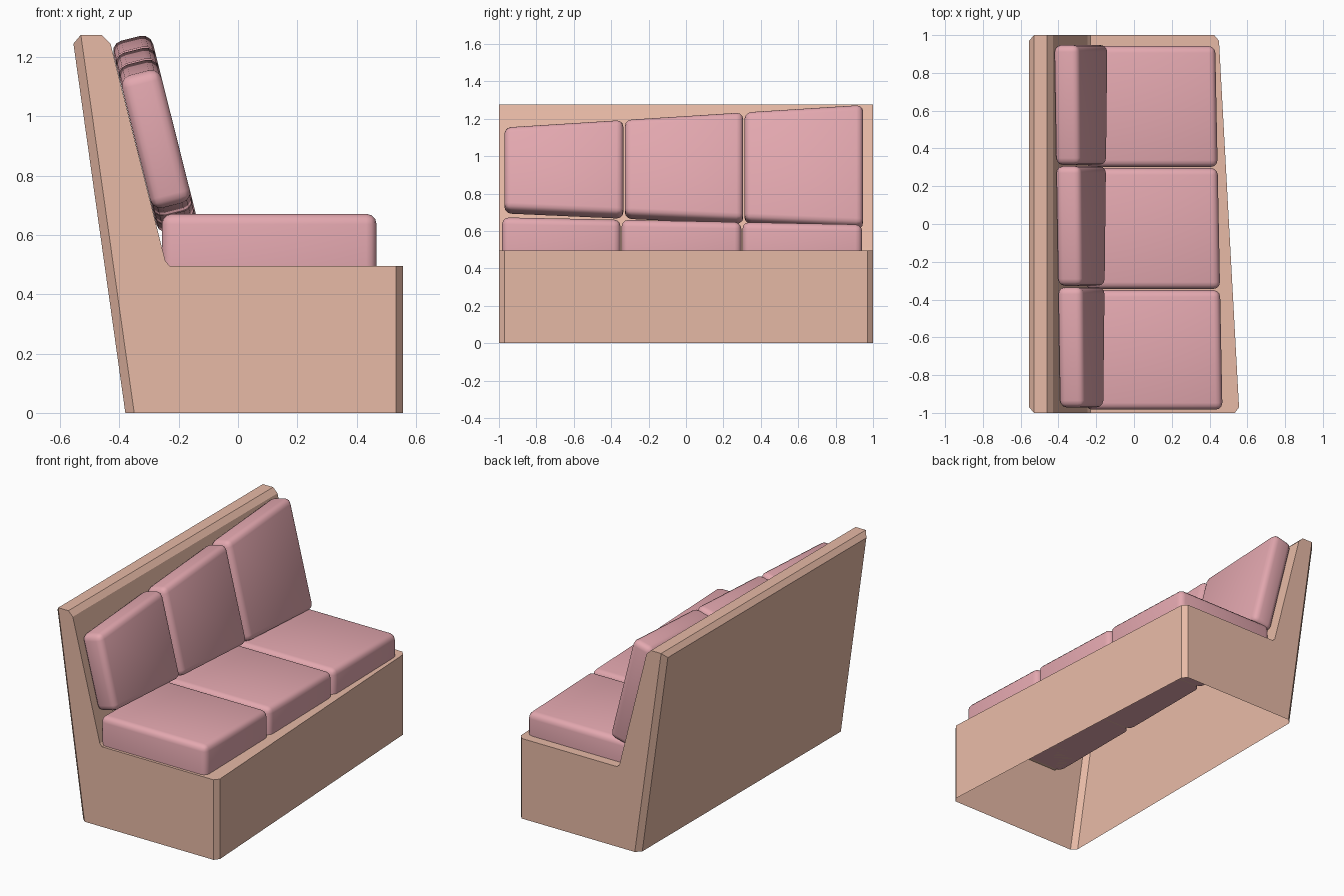
import bpy, bmesh, math
from mathutils import Vector

if "Cube" in bpy.data.objects:
    bpy.data.objects.remove(bpy.data.objects["Cube"])


def material(name, rgb):
    m = bpy.data.materials.new(name)
    m.diffuse_color = (*rgb, 1)
    m.use_nodes = True
    m.node_tree.nodes["Principled BSDF"].inputs["Base Color"].default_value = m.diffuse_color
    return m


WOOD = material("warm_wood", (0.80, 0.49, 0.38))
CLOTH = material("rose_fabric", (0.77, 0.39, 0.43))


def finish(bm, name, mat, smooth=False):
    bmesh.ops.recalc_face_normals(bm, faces=bm.faces)
    me = bpy.data.meshes.new(name)
    bm.to_mesh(me)
    bm.free()
    me.materials.append(mat)
    ob = bpy.data.objects.new(name, me)
    bpy.context.collection.objects.link(ob)
    if smooth:
        bpy.ops.object.select_all(action='DESELECT')
        ob.select_set(True)
        bpy.context.view_layer.objects.active = ob
        bpy.ops.object.shade_smooth_by_angle(angle=math.radians(40))
    return ob


# Bench frame: L profile lofted along y, chamfered corners, open underneath
def section(y):
    end = abs(y) > 0.99
    front = 0.503 - 0.053 * y / 0.97 - (0.0 if not end else 0.024)
    back = [(-0.35, 0), (-0.53, 1.275)] if end else [(-0.38, 0), (-0.555, 1.245)]
    return back + [(-0.53, 1.275), (-0.46, 1.275), (-0.43, 1.245),
                   (-0.245, 0.512), (-0.23, 0.495), (front, 0.495), (front, 0)]


bm = bmesh.new()
rings = [[bm.verts.new((x, y, z)) for x, z in section(y)] for y in (-1, -0.97, 0.97, 1)]
for a, b in zip(rings, rings[1:]):
    for i in range(len(a) - 1):
        bm.faces.new((a[i], a[i + 1], b[i + 1], b[i]))
bm.faces.new(rings[0])
bm.faces.new(rings[-1])
bmesh.ops.remove_doubles(bm, verts=bm.verts, dist=0.001)
finish(bm, "bench_frame", WOOD)


# Cushion: six-sided block given by corner(i, j, k), with rounded edges
def cushion(name, corner, round_bottom, width=0.036):
    bm = bmesh.new()
    bmesh.ops.create_cube(bm, size=1)
    floor = [e for e in bm.edges if all(v.co.z < 0 for v in e.verts)]
    edges = [e for e in bm.edges if round_bottom or e not in floor]
    for v in bm.verts:
        v.co = Vector(corner(v.co.x > 0, v.co.y > 0, v.co.z > 0))
    bmesh.ops.bevel(bm, geom=edges, offset=width, segments=3, profile=0.5,
                    affect='EDGES', clamp_overlap=True)
    finish(bm, name, CLOTH, True)


def lerp(a, b, y):
    return a + (b - a) * (y + 0.97) / 1.915


LEAN = math.atan2(0.185, 0.735)
SEAT_Y = [(-0.983, -0.35), (-0.344, 0.296), (0.302, 0.942)]
BACK_Y = [(-0.971, -0.335), (-0.327, 0.306), (0.313, 0.947)]

for n in range(3):
    # Seat cushion: flat base, top sinking slightly towards +y
    def seat(i, j, k, ys=SEAT_Y[n]):
        y = ys[j]
        return (lerp(0.468, 0.430, y) if i else -0.257, y,
                lerp(0.672, 0.634, y) if k else 0.495)

    # Back cushion: leans on the backrest and gets taller towards +y
    def back(i, j, k, ys=BACK_Y[n]):
        y = ys[j]
        u = lerp(0.637, 0.761, y) if k else lerp(0.18, 0.092, y)
        d = 0.139 if i else 0.001
        return (-0.245 + d * math.cos(LEAN) - u * math.sin(LEAN), y,
                0.51 + d * math.sin(LEAN) + u * math.cos(LEAN))

    cushion(f"seat_cushion_{n + 1}", seat, False)
    cushion(f"back_cushion_{n + 1}", back, True)
